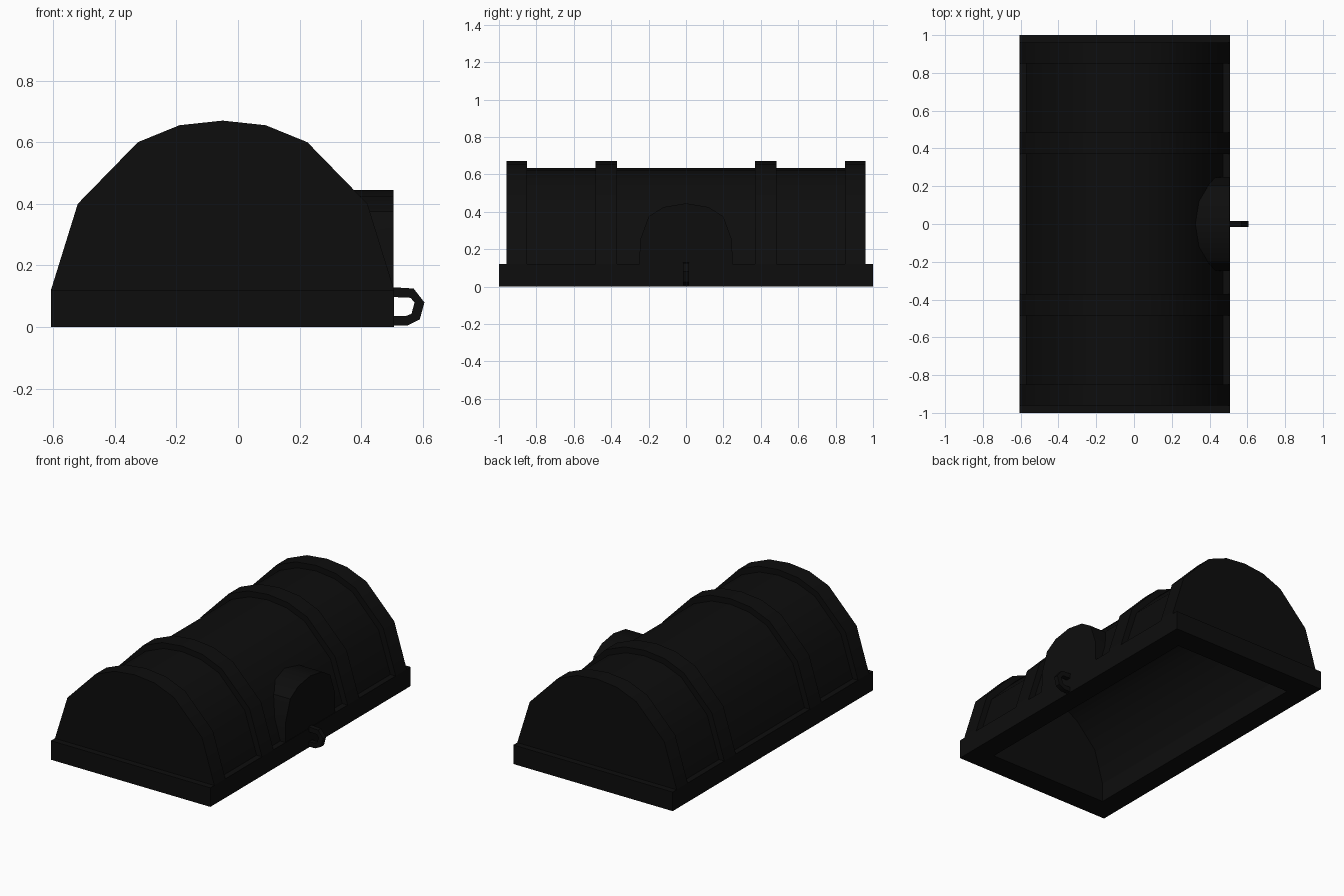
import bpy
import bmesh

cube = bpy.data.objects.get("Cube")
if cube:
    bpy.data.objects.remove(cube, do_unlink=True)

black = bpy.data.materials.new("soft black")
black.use_nodes = True
COLOUR = (0.004, 0.004, 0.004, 1)
black.diffuse_color = COLOUR
black.node_tree.nodes["Principled BSDF"].inputs["Base Color"].default_value = COLOUR

CENTRE_X = -0.05
RIM_TOP = 0.12


def finish(name, bm):
    bmesh.ops.recalc_face_normals(bm, faces=bm.faces)
    mesh = bpy.data.meshes.new(name)
    bm.to_mesh(mesh)
    bm.free()
    mesh.materials.append(black)
    obj = bpy.data.objects.new(name, mesh)
    bpy.context.collection.objects.link(obj)
    bpy.ops.object.select_all(action="DESELECT")
    obj.select_set(True)
    bpy.context.view_layer.objects.active = obj
    bpy.ops.object.shade_smooth_by_angle(angle=0.6)
    return obj


def prism(name, start, end):
    """Solid between two matching outlines."""
    bm = bmesh.new()
    a = [bm.verts.new(p) for p in start]
    b = [bm.verts.new(p) for p in end]
    bm.faces.new(a)
    bm.faces.new(b)
    for i in range(len(a)):
        j = (i + 1) % len(a)
        bm.faces.new((a[i], a[j], b[j], b[i]))
    return finish(name, bm)


def shell(name, outer, inner, lift, closed):
    """Thick strip between two paths, extruded between the two lift functions."""
    bm = bmesh.new()
    rows = [[bm.verts.new(f(p)) for p in path] for f in lift for path in (outer, inner)]
    o0, i0, o1, i1 = rows
    n = len(outer)
    for k in range(n if closed else n - 1):
        m = (k + 1) % n
        for s, t in ((o0, i0), (i0, i1), (i1, o1), (o1, o0)):
            bm.faces.new((s[k], s[m], t[m], t[k]))
    if not closed:
        for k in (0, n - 1):
            bm.faces.new((o0[k], i0[k], i1[k], o1[k]))
    return finish(name, bm)


def arch(half):
    """Mirror a half profile, listed from the crown down, into a full vault."""
    left = [(CENTRE_X - x, z) for x, z in reversed(half)]
    return left + [(CENTRE_X + x, z) for x, z in half[1:]]


def at_y(y):
    return lambda p: (p[0], y, p[1])


def at_z(z):
    return lambda p: (p[0], p[1], z)


def rectangle(hx, hy):
    return [(CENTRE_X + sx * hx, sy * hy) for sx, sy in ((-1, -1), (1, -1), (1, 1), (-1, 1))]


band = arch([(0, .67), (.14, .655), (.275, .6), (.47, .4), (.557, RIM_TOP)])
panel = arch([(0, .635), (.13, .62), (.255, .57), (.437, .38), (.52, RIM_TOP)])
hollow = arch([(0, .55), (.12, .535), (.22, .48), (.36, .33), (.42, RIM_TOP)])

# Open rectangular rim
shell("lid_rim", rectangle(.557, 1), rectangle(.42, .85), (at_z(0), at_z(RIM_TOP)), True)

# Recessed vault panels
for name, y0, y1 in (("front_panel", -.86, -.48), ("middle_panel", -.375, .375),
                     ("back_panel", .48, .86)):
    shell(name, panel, hollow, (at_y(y0), at_y(y1)), False)

# Raised bands, with solid slabs closing both ends
for side, label in ((-1, "front"), (1, "back")):
    prism(label + "_end_band", [at_y(side * .85)(p) for p in band],
          [at_y(side * .96)(p) for p in band])
    shell(label + "_middle_band", band, hollow, (at_y(side * .37), at_y(side * .485)), False)

# Arched lock plate
half_lock = [(0, .445), (.12, .425), (.2, .375), (.245, .25), (.25, RIM_TOP - .01)]
lock = [(-y, z) for y, z in reversed(half_lock)] + half_lock[1:]
prism("lock_plate", [(.45 - .28 * z, y, z) for y, z in lock], [(.505, y, z) for y, z in lock])

# Hasp loop on the lock side
loop_outer = [(.49, .13), (.57, .125), (.605, .08), (.59, .025), (.55, .005), (.49, .005)]
loop_inner = [(.49, .098), (.56, .095), (.573, .08), (.563, .043), (.545, .036), (.49, .036)]
shell("hasp_loop", loop_outer, loop_inner, (at_y(-.015), at_y(.015)), False)
